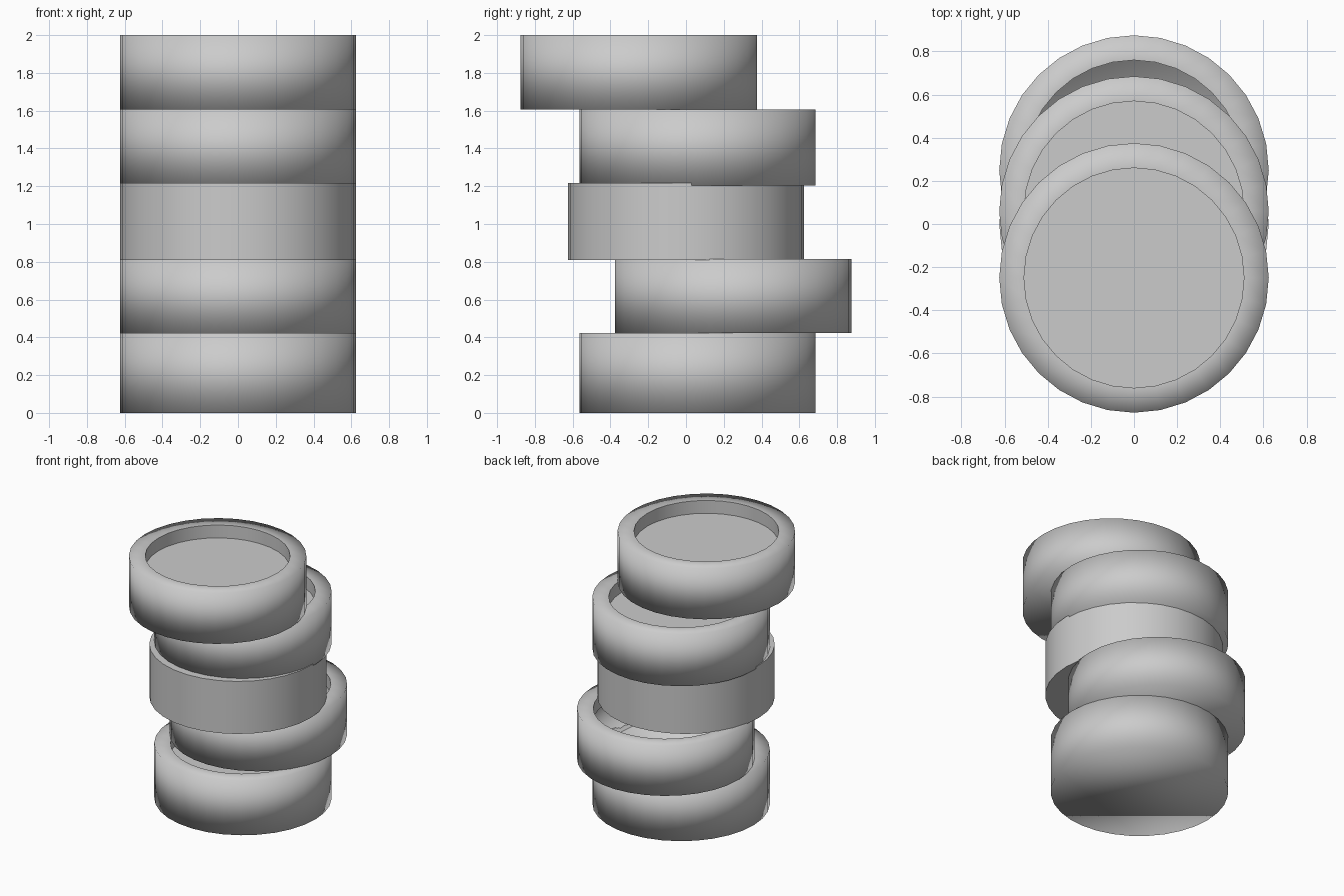
import bpy, bmesh, math

cube = bpy.data.objects.get("Cube")
if cube:
    bpy.data.objects.remove(cube, do_unlink=True)

SIDES = 32
OUTER, INNER, RECESS = 0.625, 0.51, 0.1

grey = bpy.data.materials.new("plain grey")
grey.use_nodes = True
grey.diffuse_color = (0.6, 0.6, 0.6, 1)
grey.node_tree.nodes["Principled BSDF"].inputs["Base Color"].default_value = grey.diffuse_color


def ring(bm, radius, z):
    """One closed loop of vertices."""
    step = 2 * math.pi / SIDES
    return [bm.verts.new((radius * math.sin(i * step), -radius * math.cos(i * step), z))
            for i in range(SIDES)]


def drum(name, y, bottom, top, floor=True, crisp=False):
    """Round drum with a thick rim and a sunken well in its top."""
    bm = bmesh.new()
    height = top - bottom
    profile = [(OUTER, 0), (OUTER, height), (INNER, height), (INNER, height - RECESS)]
    loops = [ring(bm, r, z) for r, z in profile]

    # side wall, rim and well wall
    for low, high in zip(loops, loops[1:]):
        for i in range(SIDES):
            j = (i + 1) % SIDES
            bm.faces.new((low[i], low[j], high[j], high[i]))

    # underside and well floor
    bm.faces.new(loops[0][::-1])
    if floor:
        bm.faces.new(loops[3])

    # soft outer body, hard edges around the well
    for face in bm.faces:
        face.smooth = True
    hard = loops if crisp else loops[2:]
    for loop in hard:
        for i in range(SIDES):
            edge = bm.edges.get((loop[i], loop[(i + 1) % SIDES]))
            edge.smooth = False

    mesh = bpy.data.meshes.new(name)
    bm.to_mesh(mesh)
    bm.free()
    mesh.materials.append(grey)
    obj = bpy.data.objects.new(name, mesh)
    obj.location = (0, y, bottom)
    bpy.context.collection.objects.link(obj)


# staggered stack, lowest first
drum("bottom_drum", 0.06, 0, 0.424)
drum("second_drum", 0.25, 0.424, 0.814, floor=False)
drum("middle_drum", 0, 0.81, 1.218, crisp=True)
drum("fourth_drum", 0.06, 1.204, 1.607)
drum("top_drum", -0.25, 1.605, 2)
